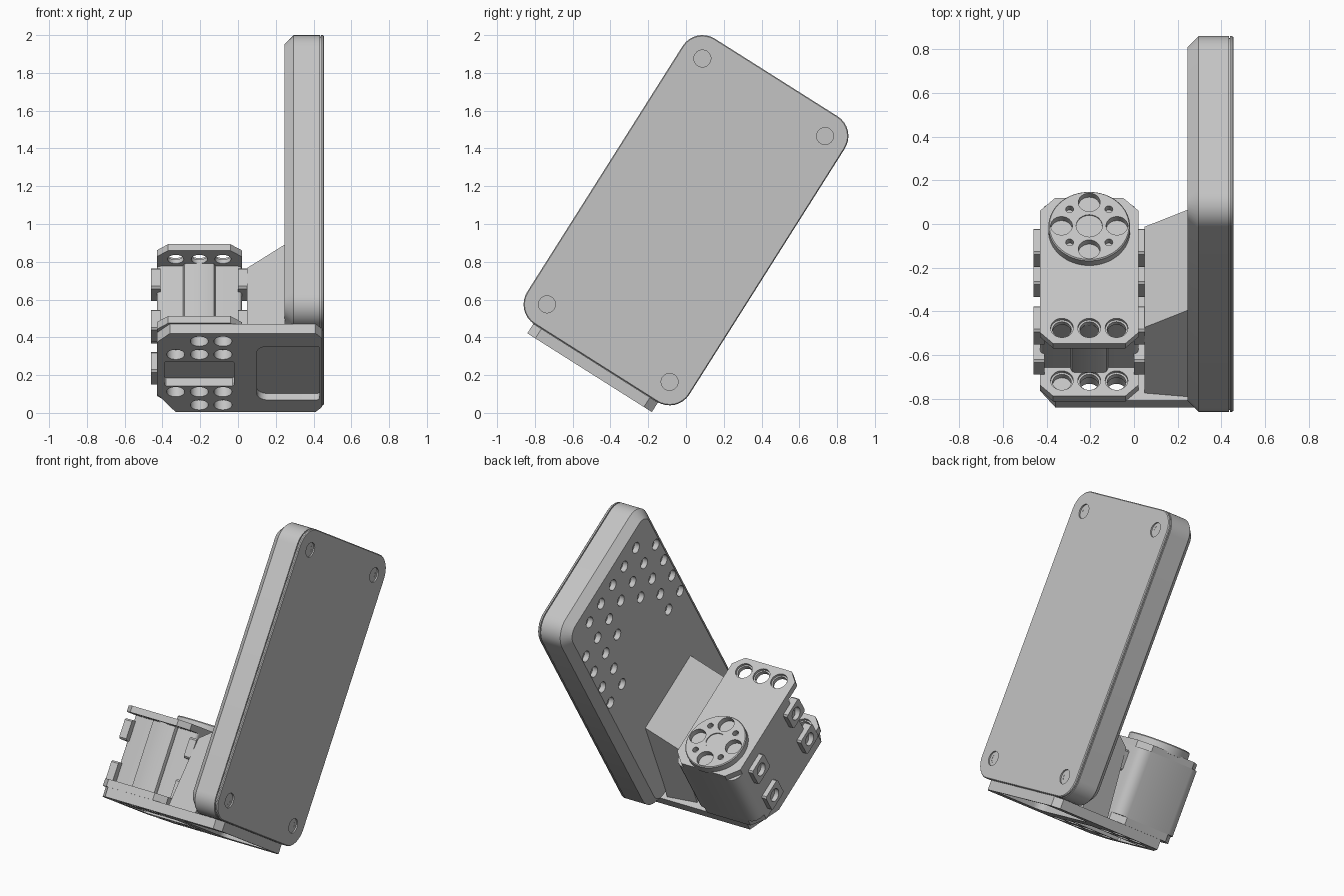
import bpy, bmesh, math
from mathutils import Matrix

if "Cube" in bpy.data.objects:
    bpy.data.objects.remove(bpy.data.objects["Cube"])

# Everything is built upright, then leaned about x by this frame
FRAME = Matrix.Translation((0, 0, 1.02)) @ Matrix.Rotation(math.radians(-32.3), 4, 'X')

grey = bpy.data.materials.new("light_grey_plastic")
grey.use_nodes = True
COLOR = (0.55, 0.55, 0.55, 1)
grey.diffuse_color = COLOR
grey.node_tree.nodes["Principled BSDF"].inputs["Base Color"].default_value = COLOR


def circle(cx, cy, r, n=24):
    return [(cx + r * math.cos(math.tau * i / n), cy + r * math.sin(math.tau * i / n))
            for i in range(n)]


def rounded(x0, x1, y0, y1, radii, steps=8):
    """Rectangle with a radius per corner, from lower left counter-clockwise; steps=1 chamfers."""
    pts = []
    corners = [(x0, y0, 1, 1), (x1, y0, -1, 1), (x1, y1, -1, -1), (x0, y1, 1, -1)]
    for k, (x, y, sx, sy) in enumerate(corners):
        r = radii[k]
        for i in range(steps + 1):
            a = math.pi + (k + i / steps) * math.pi / 2
            pts.append((x + sx * r + r * math.cos(a), y + sy * r + r * math.sin(a)))
    return pts


def loft(bm, sections, axis='z'):
    """Closed solid through (outline, height) sections along an axis."""
    rings = []
    for pts, h in sections:
        rings.append([bm.verts.new((p, q, h) if axis == 'z' else (h, p, q)) for p, q in pts])
    n = len(rings[0])
    for a, b in zip(rings, rings[1:]):
        for i in range(n):
            bm.faces.new((a[i], a[(i + 1) % n], b[(i + 1) % n], b[i]))
    bm.faces.new(rings[0][::-1])
    bm.faces.new(rings[-1])


def make(name, solids):
    """Object from a list of (sections, axis)."""
    bm = bmesh.new()
    for sections, axis in solids:
        loft(bm, sections, axis)
    bmesh.ops.remove_doubles(bm, verts=bm.verts, dist=1e-5)
    bmesh.ops.recalc_face_normals(bm, faces=bm.faces)
    me = bpy.data.meshes.new(name)
    bm.to_mesh(me)
    bm.free()
    me.materials.append(grey)
    ob = bpy.data.objects.new(name, me)
    bpy.context.collection.objects.link(ob)
    ob.matrix_world = FRAME
    return ob


def activate(ob):
    bpy.ops.object.select_all(action='DESELECT')
    ob.select_set(True)
    bpy.context.view_layer.objects.active = ob


def part(name, solids, cuts=()):
    ob = make(name, solids)
    if cuts:
        cutter = make(name + "_cutter", cuts)
        cutter.hide_render = True
        mod = ob.modifiers.new("cut", 'BOOLEAN')
        mod.operation = 'DIFFERENCE'
        mod.solver = 'EXACT'
        mod.object = cutter
        activate(ob)
        bpy.ops.object.modifier_apply(modifier=mod.name)
        bpy.data.objects.remove(cutter)
    activate(ob)
    bpy.ops.object.shade_smooth_by_angle(angle=math.radians(30))
    return ob


def drill(x, y, r, h0, h1, axis='z'):
    return ([(circle(x, y, r), h0), (circle(x, y, r), h1)], axis)


def step_drill(x, y, big, small, h0, h1, h2, axis='z'):
    return ([(circle(x, y, big), h0), (circle(x, y, big), h1),
             (circle(x, y, small), h1), (circle(x, y, small), h2)], axis)


# Case panel, thin lid and the groove between them
W, H, R = 0.508, 0.894, 0.124


def panel(inset):
    return rounded(-W + inset, W - inset, -H + inset, H - inset, [R - inset] * 4)


vents = []
for row in range(5):
    for col in range(-3, 4):
        low, high = [(0, 2), (0, 3), (1, 3), (2, 3), (2, 3)][row]
        if low <= abs(col) <= high:
            vents.append(drill(col * 0.14, 0.74 - row * 0.155, 0.034, 0.2, 0.28, 'x'))
part("case_body", [([(panel(0.05), 0.245), (panel(0), 0.295), (panel(0), 0.434)], 'x')], vents)
part("case_groove", [([(panel(0.008), 0.43), (panel(0.008), 0.445)], 'x')])
screws = [step_drill(sy * 0.384, sz * 0.77, 0.045, 0.025, 0.5, 0.446, 0.443, 'x')
          for sy in (-1, 1) for sz in (-1, 1)]
part("case_lid", [([(panel(0), 0.44), (panel(0), 0.4495), (panel(0.005), 0.455)], 'x')], screws)

# Motor layout
MX, HALF = -0.205, 0.225
X0, X1 = MX - HALF, MX + HALF
BASE, FLOOR, TOP, FRONT = -0.955, -0.895, -0.40, -0.395
COLS = [MX - 0.125, MX, MX + 0.125]

# Base plate with mounting holes, slot and cable pocket
base_cuts = [drill(x, y, 0.048, -1, -0.85) for x in COLS for y in (-0.31, -0.18, 0.19, 0.32)
             if x > X0 + 0.2 or abs(y) < 0.25]
slot = rounded(-0.39, -0.02, -0.11, 0.13, [0.01] * 4, 1)
pocket = rounded(0.1, 0.432, -0.26, 0.27, [0.06, 0.02, 0.02, 0.06])
base_cuts += [([(slot, -1), (slot, -0.905)], 'z'), ([(pocket, -1), (pocket, -0.915)], 'z')]
foot = [(-0.33, 0.39), (-0.43, 0.21), (-0.43, -0.3), (-0.36, -0.39),
        (0.41, -0.39), (0.445, -0.34), (0.445, 0.34), (0.41, 0.39)]
part("base_plate", [([(foot, BASE), (foot, FLOOR)], 'z')], base_cuts)

# Motor housing: two flanges and a set-back middle
flange = rounded(X0, X1, FRONT, 0.395, [0.06, 0.06, 0.07, 0.07], 1)
for name, low, high in (("lower_flange", FLOOR, -0.85), ("upper_flange", -0.44, TOP)):
    holes = [step_drill(x, -0.31, 0.052, 0.043, high + 0.02, high - 0.015, low - 0.02)
             for x in COLS]
    part(name, [([(flange, low), (flange, high)], 'z')], holes)
middle = rounded(X0, X1, -0.24, 0.395, [0.02, 0.02, 0.07, 0.07], 4)
part("motor_housing", [([(middle, -0.85), (middle, -0.44)], 'z')])
spine = rounded(MX - 0.085, MX + 0.085, -0.268, -0.2, [0.02] * 4, 2)
part("front_spine", [([(spine, -0.85), (spine, -0.44)], 'z')])

# Drilled pads on both sides of the housing
for side, inner, outer in (("right", X0 + 0.02, X0 - 0.03), ("left", X1 - 0.02, X1 + 0.03)):
    pads, holes = [], []
    for y in (-0.21, 0.21):
        for z in (-0.795, -0.537):
            pad = rounded(y - 0.07, y + 0.07, z - 0.063, z + 0.063, [0.01] * 4, 1)
            pads.append(([(pad, inner), (pad, outer)], 'x'))
            reach = outer + (outer - inner) * 0.4
            holes.append(drill(y, z, 0.04, reach, inner + (outer - inner) * 0.3, 'x'))
    part(side + "_pads", pads, holes)

# Output disc
HY, HZ = 0.215, -0.355
disc_cuts = [drill(MX, HY, 0.06, HZ - 0.006, HZ + 0.05)]
for i in range(8):
    a = i * math.pi / 4
    r = 0.018 if i % 2 else 0.05
    x, y = MX + 0.127 * math.cos(a), HY + 0.127 * math.sin(a)
    disc_cuts.append(drill(x, y, r, HZ - 0.035, HZ + 0.05))
part("output_disc", [([(circle(MX, HY, 0.187, 64), TOP - 0.01),
                       (circle(MX, HY, 0.187, 64), HZ - 0.006),
                       (circle(MX, HY, 0.182, 64), HZ)], 'z')], disc_cuts)


# Flared bracket joining the motor to the case
def wedge(top, grow):
    return [(-0.35 - grow, FLOOR), (0.35 + grow, FLOOR), (0.28, top), (-0.265, top)]


part("bracket", [([(wedge(-0.467, 0), 0.048), (wedge(-0.318, 0.02), 0.25)], 'x')])
